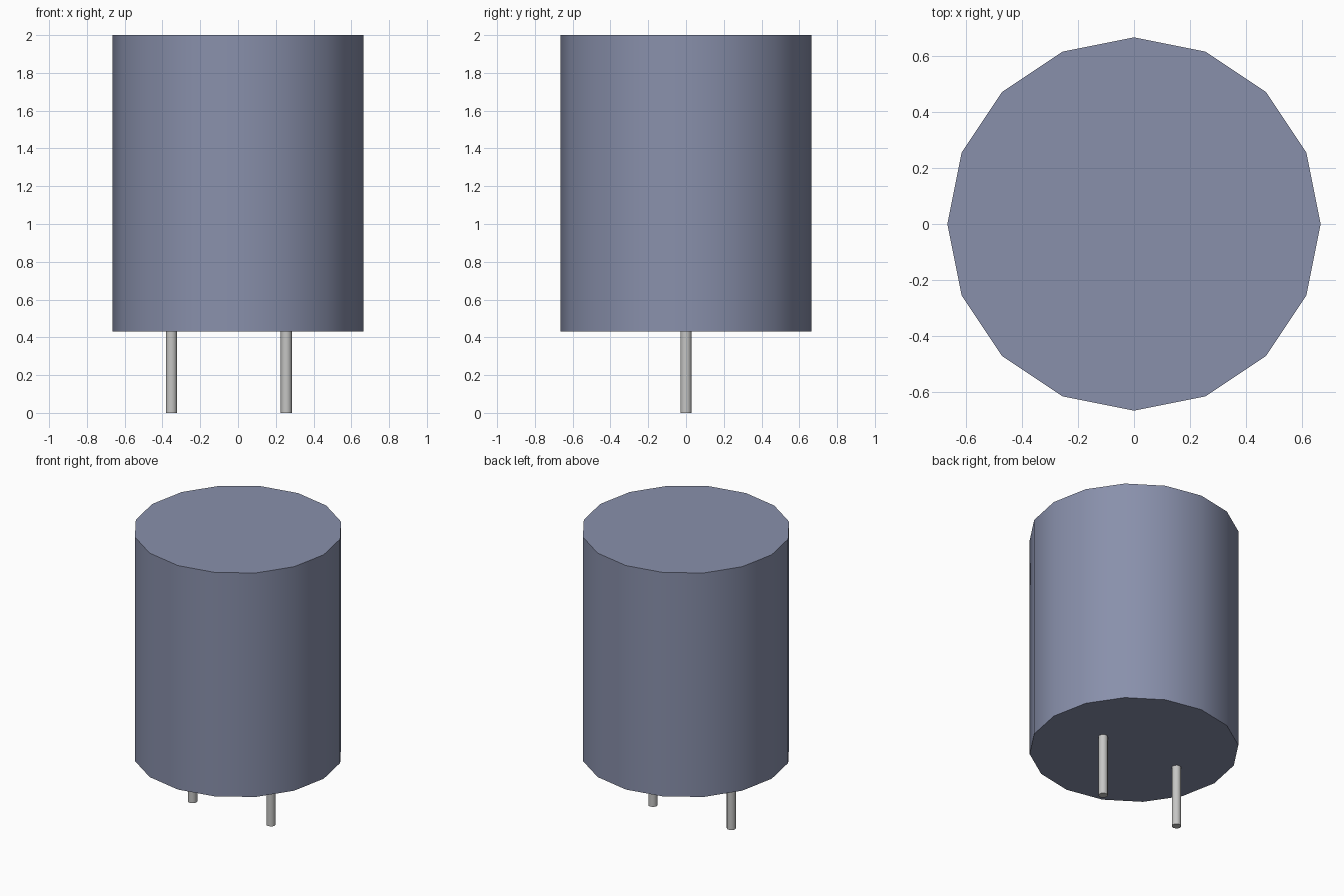
import bpy
import math

default = bpy.data.objects.get("Cube")
if default:
    bpy.data.objects.remove(default, do_unlink=True)


def make_material(name, rgb):
    mat = bpy.data.materials.new(name)
    mat.use_nodes = True
    colour = (*rgb, 1.0)
    mat.diffuse_color = colour
    mat.node_tree.nodes["Principled BSDF"].inputs["Base Color"].default_value = colour
    return mat


def make_cylinder(name, sides, radius, x, z_low, z_high, mat):
    bpy.ops.mesh.primitive_cylinder_add(
        vertices=sides, radius=radius, depth=z_high - z_low,
        location=(x, 0, (z_low + z_high) / 2))
    obj = bpy.context.object
    obj.name = name
    obj.data.materials.append(mat)
    bpy.ops.object.shade_smooth_by_angle(angle=math.radians(50))
    return obj


slate_blue = make_material("slate blue", (0.25, 0.28, 0.41))
metal_grey = make_material("metal grey", (0.56, 0.56, 0.55))

BODY_BOTTOM = 0.43

# Sixteen-sided can
make_cylinder("body", 16, 0.665, 0, BODY_BOTTOM, 2.0, slate_blue)

# Two thin pins, set off-centre under the can
for name, x in (("right_pin", -0.352), ("left_pin", 0.256)):
    make_cylinder(name, 12, 0.03, x, 0.0, BODY_BOTTOM, metal_grey)
